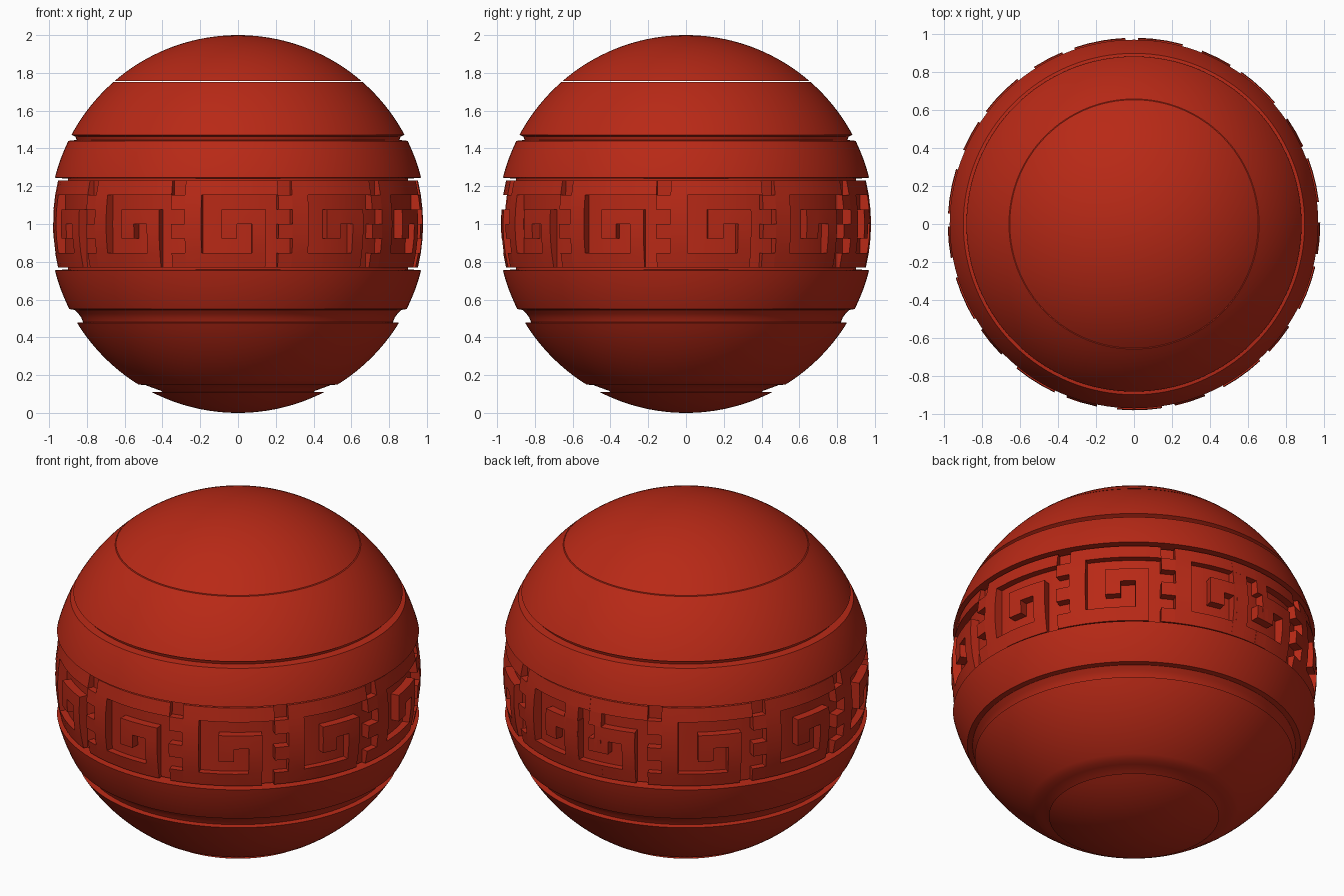
import bpy, bmesh
from math import sin, cos, radians, sqrt, acos

if "Cube" in bpy.data.objects:
    bpy.data.objects.remove(bpy.data.objects["Cube"])

red = bpy.data.materials.new("red")
red.diffuse_color = (0.48, 0.022, 0.008, 1)
red.use_nodes = True
red.node_tree.nodes["Principled BSDF"].inputs["Base Color"].default_value = red.diffuse_color


def finish(name, bm, angle):
    bmesh.ops.recalc_face_normals(bm, faces=bm.faces)
    me = bpy.data.meshes.new(name)
    bm.to_mesh(me)
    bm.free()
    me.materials.append(red)
    ob = bpy.data.objects.new(name, me)
    bpy.context.collection.objects.link(ob)
    bpy.ops.object.select_all(action='DESELECT')
    ob.select_set(True)
    bpy.context.view_layer.objects.active = ob
    bpy.ops.object.shade_smooth_by_angle(angle=radians(angle))
    return ob


def arc(z0, z1, n=12):
    """Points (r, z) on the unit ball outline between two heights."""
    a, b = acos(z0 - 1), acos(z1 - 1)
    ts = [a + (b - a) * i / n for i in range(n + 1)]
    return [(sin(t), 1 + cos(t)) for t in ts]


def lathe(name, profile, steps=128):
    bm = bmesh.new()
    vs = [bm.verts.new((r, 0, z)) for r, z in profile]
    es = [bm.edges.new(p) for p in zip(vs, vs[1:])]
    bmesh.ops.spin(bm, geom=vs + es, cent=(0, 0, 0), axis=(0, 0, 1),
                   angle=radians(360), steps=steps)
    bmesh.ops.remove_doubles(bm, verts=bm.verts, dist=1e-4)
    return finish(name, bm, 30)


# Turned shells of the ball, top to bottom
lathe("top_cap", arc(2, 1.757, 20) + [(0.64, 1.756)])
lathe("upper_shell", [(0.64, 1.753)] + arc(1.753, 1.472) + [(0.86, 1.462), (0.855, 1.445)])
lathe("upper_ring", [(0.855, 1.445)] + arc(1.44, 1.245) + [(0.90, 1.24)])
lathe("band_floor", [(0.90, 1.24), (0.90, 1.23), (0.928, 1.23), (0.93, 1.0),
                     (0.928, 0.77), (0.90, 0.77), (0.90, 0.76)])
lathe("lower_ring", [(0.90, 0.76)] + arc(0.755, 0.55)
      + [(0.865, 0.545), (0.845, 0.525), (0.83, 0.505), (0.82, 0.48)])
lathe("lower_shell", [(0.82, 0.48)] + arc(0.477, 0.15)
      + [(0.49, 0.147), (0.45, 0.132), (0.41, 0.118), (0.40, 0.112)])
lathe("bottom_cap", [(0.40, 0.112)] + arc(0.11, 0, 16))

# Raised key pattern: one tile as a grid, repeated round the band
PATTERN = ["######.",
           "#.....#",
           "#.###..",
           "#.#.#.#",
           "#...#..",
           "#####.#"]
COLS = [-16.8, -11.5, -5.2, -0.3, 4.4, 8.7, 12.7, 17.2]
TOP, ROW, FLOOR, FACE = 1.23, 0.46 / 6, 0.92, 0.98


def key_tile(bm, centre):
    grid = {}

    def vert(c, r):
        if (c, r) not in grid:
            a = radians(centre + COLS[c])
            grid[c, r] = bm.verts.new((FLOOR * cos(a), FLOOR * sin(a), TOP - r * ROW))
        return grid[c, r]

    faces = [bm.faces.new((vert(c, r), vert(c, r + 1), vert(c + 1, r + 1), vert(c + 1, r)))
             for r, line in enumerate(PATTERN) for c, ch in enumerate(line) if ch == "#"]
    out = bmesh.ops.extrude_face_region(bm, geom=faces)
    for v in out["geom"]:
        if isinstance(v, bmesh.types.BMVert):
            k = sqrt(FACE ** 2 - (v.co.z - 1) ** 2) / FLOOR
            v.co.x *= k
            v.co.y *= k


bm = bmesh.new()
for i in range(-5, 6):
    key_tile(bm, -90 + 34 * i)
finish("key_pattern_band", bm, 30)
